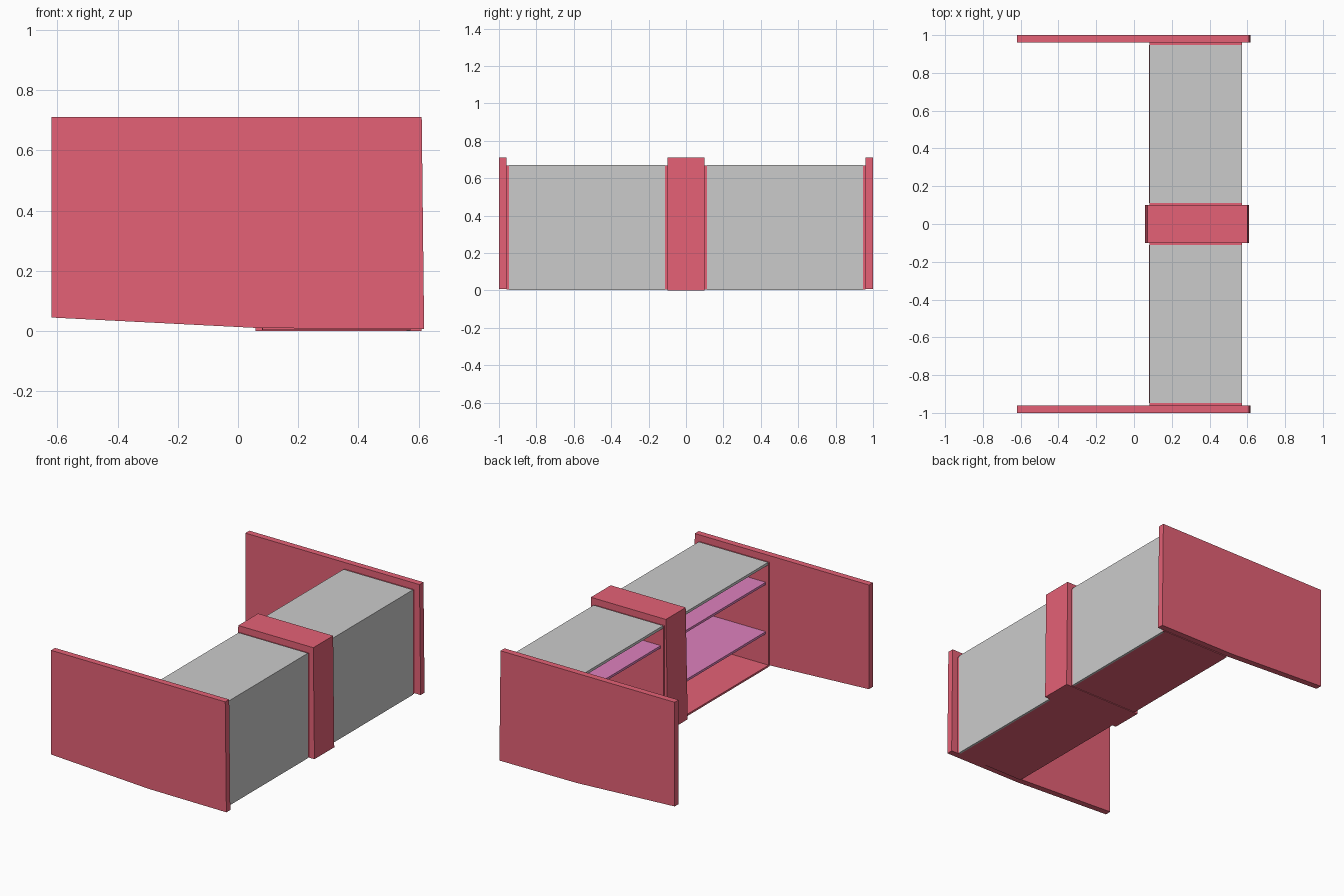
import bpy, bmesh

if "Cube" in bpy.data.objects:
    bpy.data.objects.remove(bpy.data.objects["Cube"])


def material(name, color):
    m = bpy.data.materials.new(name)
    m.diffuse_color = (*color, 1)
    m.use_nodes = True
    m.node_tree.nodes["Principled BSDF"].inputs["Base Color"].default_value = m.diffuse_color
    return m


RED = material("red_laminate", (0.78, 0.12, 0.18))
PURPLE = material("purple_shelf", (0.73, 0.22, 0.51))


def prism(name, profile, y0, y1, mat=None, mirror=False):
    """Extrude an x-z profile along y, optionally mirrored to the other side."""
    bm = bmesh.new()
    face = bm.faces.new([bm.verts.new((x, y0, z)) for x, z in profile])
    ext = bmesh.ops.extrude_face_region(bm, geom=[face])
    moved = [v for v in ext["geom"] if isinstance(v, bmesh.types.BMVert)]
    bmesh.ops.translate(bm, verts=moved, vec=(0, y1 - y0, 0))
    bmesh.ops.recalc_face_normals(bm, faces=bm.faces)
    mesh = bpy.data.meshes.new(name)
    bm.to_mesh(mesh)
    bm.free()
    ob = bpy.data.objects.new(name, mesh)
    bpy.context.collection.objects.link(ob)
    if mat:
        mesh.materials.append(mat)
    if mirror:
        mod = ob.modifiers.new("mirror", "MIRROR")
        mod.use_axis = (False, True, False)
    return ob


def rect(x0, x1, z0, z1):
    return [(x0, z0), (x1, z0), (x1, z1), (x0, z1)]


# Long end panels with a rising lower edge
prism("end_panel", [(-0.62, 0.045), (0.07, 0.01), (0.618, 0.007),
                    (0.61, 0.71), (-0.62, 0.71)], 0.96, 1.0, RED, True)

# Central column, slightly tapered
prism("center_column", [(0.058, 0.0), (0.61, 0.0), (0.602, 0.71), (0.072, 0.71)],
      -0.10, 0.10, RED)

# Cabinet side walls and floor
for name, y0, y1 in (("inner_side_wall", 0.10, 0.112), ("outer_side_wall", 0.947, 0.96)):
    prism(name, rect(0.082, 0.572, 0.004, 0.668), y0, y1, RED, True)
prism("cabinet_floor", rect(0.08, 0.56, 0.004, 0.016), 0.112, 0.947, RED, True)

# Grey front and top sheet, one folded profile
prism("front_and_top", [(0.56, 0.002), (0.573, 0.002), (0.573, 0.672), (0.083, 0.672),
                        (0.083, 0.655), (0.56, 0.655)], 0.112, 0.947, None, True)

# Shelves inside the open back
for name, z in (("lower_shelf", 0.225), ("upper_shelf", 0.54)):
    prism(name, rect(0.10, 0.56, z - 0.015, z), 0.112, 0.947, PURPLE, True)
